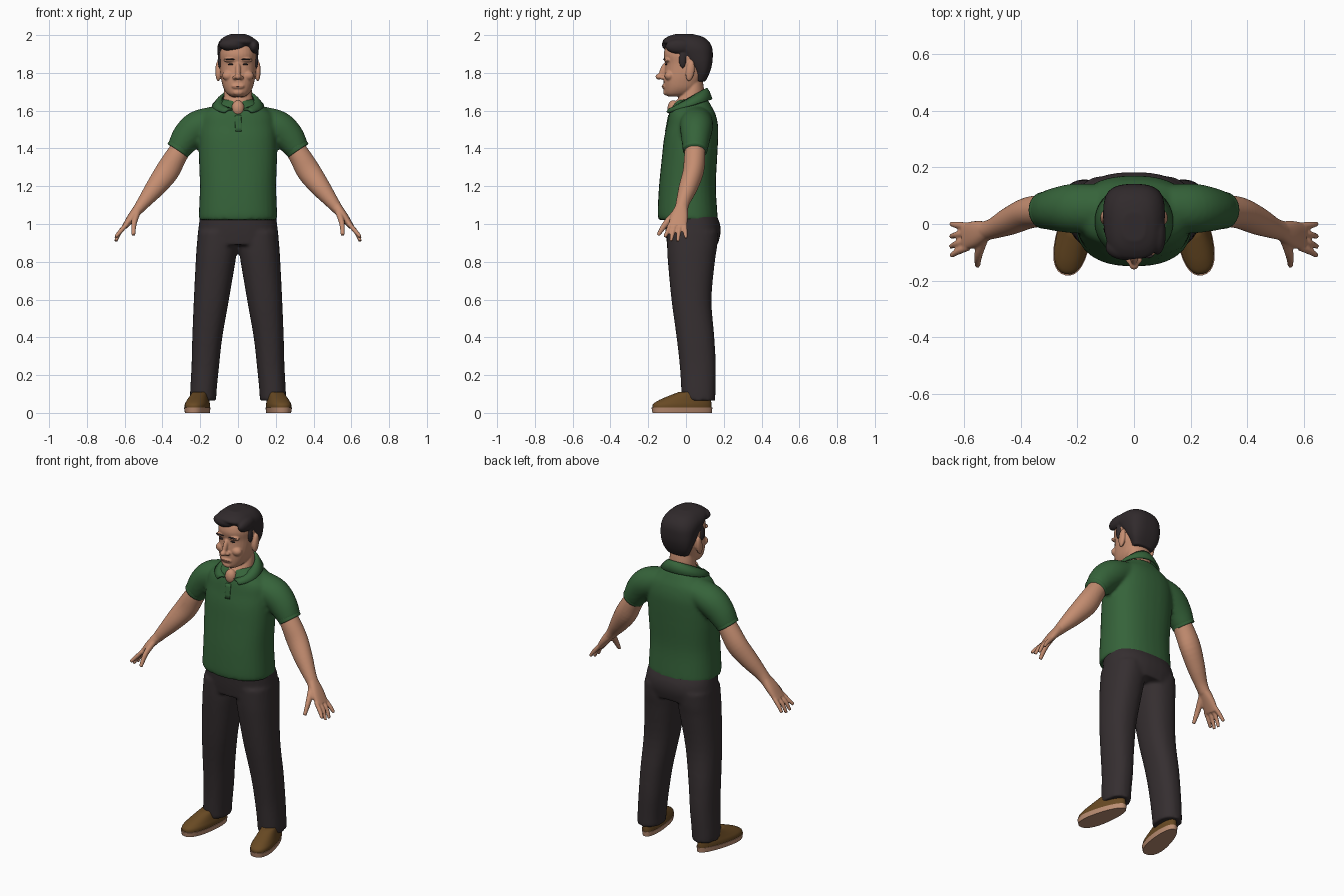
import bpy, bmesh, math
from mathutils import Vector, Matrix

if "Cube" in bpy.data.objects:
    bpy.data.objects.remove(bpy.data.objects["Cube"])


def material(name, *rgb):
    mat = bpy.data.materials.new(name)
    mat.use_nodes = True
    mat.diffuse_color = (*rgb, 1)
    mat.node_tree.nodes["Principled BSDF"].inputs["Base Color"].default_value = (*rgb, 1)
    return mat


SKIN = material("skin", .56, .27, .165)
GREEN = material("shirt green", .036, .125, .042)
CHARCOAL = material("trouser charcoal", .036, .028, .03)
HAIR = material("dark hair", .03, .023, .025)
BROWN = material("shoe brown", .14, .068, .017)
TAN = material("sole tan", .5, .27, .17)
LIP = material("lip", .33, .13, .085)


def spline(rings, steps=4):
    """Catmull-Rom interpolation of ring tuples."""
    vecs = [Vector(r) for r in rings]
    out = []
    for i in range(len(vecs) - 1):
        p1, p2 = vecs[i], vecs[i + 1]
        m1 = (p2 - vecs[i - 1]) / 2 if i else p2 - p1
        m2 = (vecs[i + 2] - p1) / 2 if i + 2 < len(vecs) else p2 - p1
        for s in range(steps):
            t = s / steps
            c = p2 - p1
            out.append(p1 + m1 * t + (3 * c - 2 * m1 - m2) * t**2 + (m1 + m2 - 2 * c) * t**3)
    return out + [vecs[-1]]


def loft(bm, rings, power=2, upright=False, count=32):
    """Skin closed rings (x, y, z, radius across, radius along y)."""
    dense = spline(rings)
    loops = []
    for i, ring in enumerate(dense):
        here = Vector(ring[:3])
        ahead = Vector(dense[min(i + 1, len(dense) - 1)][:3])
        behind = Vector(dense[max(i - 1, 0)][:3])
        axis = Vector((0, 0, 1)) if upright else (ahead - behind).normalized()
        across = Vector((0, 1, 0)).cross(axis).normalized()
        along = axis.cross(across)
        loop = []
        for k in range(count):
            angle = math.tau * k / count
            c, s = (math.copysign(abs(f) ** (2 / power), f) for f in (math.cos(angle), math.sin(angle)))
            loop.append(bm.verts.new(here + across * ring[3] * c + along * ring[4] * s))
        loops.append(loop)
    for a, b in zip(loops, loops[1:]):
        for k in range(count):
            n = (k + 1) % count
            bm.faces.new((a[k], a[n], b[n], b[k]))
    bm.faces.new(loops[0][::-1])
    bm.faces.new(loops[-1])


def bands(bm, rows, power=2):
    """Horizontal rings given as (height, front y, back y, half width, centre x)."""
    loft(bm, [(x, (f + b) / 2, z, w, (b - f) / 2) for z, f, b, w, x in rows], power, True)


def body(bm, rows, power=2):
    bands(bm, [(*row, 0) for row in rows], power)


def ball(bm, centre, radii, tilt=0, both=False):
    x, y, z = centre
    for side in ((1, -1) if both else (1,)):
        matrix = (Matrix.Translation((x * side, y, z)) @ Matrix.Rotation(tilt, 4, "X")
                  @ Matrix.Diagonal((*radii, 1)))
        bmesh.ops.create_icosphere(bm, subdivisions=3, radius=1, matrix=matrix)


def finish(name, bm, mat, mirror=False, voxel=0, relax=4, thick=0):
    bmesh.ops.recalc_face_normals(bm, faces=bm.faces)
    for face in bm.faces:
        face.smooth = True
    mesh = bpy.data.meshes.new(name)
    bm.to_mesh(mesh)
    bm.free()
    mesh.materials.append(mat)
    obj = bpy.data.objects.new(name, mesh)
    bpy.context.collection.objects.link(obj)
    if mirror:
        obj.modifiers.new("Mirror", "MIRROR").use_mirror_merge = False
    if thick:
        solid = obj.modifiers.new("Thickness", "SOLIDIFY")
        solid.thickness, solid.offset = thick, 0
    if voxel:
        remesh = obj.modifiers.new("Blend", "REMESH")
        remesh.mode, remesh.voxel_size, remesh.use_smooth_shade = "VOXEL", voxel, True
        soft = obj.modifiers.new("Relax", "SMOOTH")
        soft.factor, soft.iterations = .5, relax
    return obj


# Shirt: torso with both sleeves blended in
bm = bmesh.new()
body(bm, [(1.022, -.145, .168, .208), (1.06, -.15, .166, .207), (1.2, -.143, .158, .202),
          (1.35, -.128, .165, .207), (1.45, -.117, .17, .207), (1.52, -.102, .17, .202),
          (1.58, -.09, .157, .187), (1.62, -.075, .137, .137), (1.66, -.04, .115, .085)], 2.4)
sleeve = [(.12, .055, 1.55, .075, .085), (.21, .055, 1.515, .086, .088),
          (.27, .052, 1.46, .081, .078), (.318, .048, 1.39, .063, .065)]
loft(bm, sleeve)
loft(bm, [(-x, y, z, a, b) for x, y, z, a, b in sleeve])
finish("polo_shirt", bm, GREEN, voxel=.011)

# Sleeve hem bands
bm = bmesh.new()
loft(bm, [(.305, .049, 1.41, .066, .067), (.32, .048, 1.388, .064, .065)])
finish("sleeve_hems", bm, GREEN, mirror=True)

# Collar: a strip folded around the neck, open at the front
bm = bmesh.new()
rows = []
for i in range(33):
    t = i / 16 - 1
    top, low = t * 2.8, t * 2.58
    inner = Vector((.085 * math.sin(top), .01 + .097 * math.cos(top), 1.66 + .058 * math.cos(top)))
    outer = Vector((.135 * math.sin(low), .008 + .127 * math.cos(low), 1.622 + .037 * math.cos(low)))
    middle = (inner + outer) / 2 + Vector((0, 0, .008))
    rows.append([bm.verts.new(p) for p in (inner, middle, outer)])
for a, b in zip(rows, rows[1:]):
    for k in range(2):
        bm.faces.new((a[k], a[k + 1], b[k + 1], b[k]))
finish("collar", bm, GREEN, thick=.012)

# Button placket
bm = bmesh.new()
loft(bm, [(.003, -.106, 1.49, .017, .005), (0, -.089, 1.575, .017, .006)], 4)
finish("placket", bm, GREEN)

# Trousers: hips and two legs
bm = bmesh.new()
body(bm, [(1.05, -.115, .16, .2), (1, -.112, .18, .207), (.95, -.108, .183, .212),
          (.89, -.1, .168, .215)], 2.4)
for side in (1, -1):
    leg = [(.96, -.1, .17, 0, .212), (.88, -.1, .165, .003, .219), (.8, -.096, .153, .014, .224),
           (.6, -.077, .135, .048, .234), (.4, -.05, .15, .083, .242), (.25, -.033, .158, .1, .246),
           (.12, -.025, .156, .113, .253), (.065, -.022, .155, .115, .254)]
    bands(bm, [(z, f, b, (o - i) / 2, side * (i + o) / 2) for z, f, b, i, o in leg], 2.3)
finish("trousers", bm, CHARCOAL, voxel=.011)


# Shoes: tapered toward the heel, toes turned out
def place_shoe(name, rows, mat):
    bm = bmesh.new()
    body(bm, rows, 2.3)
    for v in bm.verts:
        v.co.x *= 1 - 1.2 * v.co.y
    bm.transform(Matrix.Translation((.21, -.02, 0)) @ Matrix.Rotation(.2, 4, "Z"))
    obj = finish(name, bm, mat, mirror=True)
    bpy.context.view_layer.objects.active = obj
    bpy.ops.object.select_all(action="DESELECT")
    obj.select_set(True)
    bpy.ops.object.shade_smooth_by_angle(angle=math.radians(50))


place_shoe("shoe_soles", [(0, -.16, .16, .056), (.028, -.165, .163, .06)], TAN)
place_shoe("shoe_uppers", [(.02, -.16, .158, .057), (.045, -.158, .158, .057), (.065, -.13, .156, .052),
                           (.085, -.085, .154, .047), (.11, -.02, .15, .042)], BROWN)

# Arms with hands
bm = bmesh.new()
loft(bm, [(.27, .05, 1.45, .05, .05), (.33, .046, 1.355, .058, .056), (.377, .038, 1.275, .063, .055),
          (.44, .01, 1.19, .052, .049), (.495, -.015, 1.12, .037, .037), (.53, -.025, 1.075, .028, .034)])
loft(bm, [(.515, -.022, 1.095, .029, .032), (.56, -.035, 1.04, .023, .046),
          (.6, -.045, .985, .015, .048)], 2.4)
for base, tip, drop in ((-.083, -.113, .932), (-.058, -.08, .91), (-.031, -.044, .907), (-.007, 0, .925)):
    loft(bm, [(.588, base, 1, .012, .013), (.625, (base + tip) / 2, .958, .012, .012),
              (.648, tip, drop, .009, .009)], count=16)
loft(bm, [(.53, -.045, 1.07, .018, .018), (.55, -.105, 1.005, .015, .017),
          (.554, -.148, .94, .01, .01)], count=16)
finish("arms_and_hands", bm, SKIN, mirror=True, voxel=.0055, relax=3)

# Head, neck, ears and facial forms
bm = bmesh.new()
body(bm, [(1.675, -.095, -.02, .035), (1.69, -.112, .03, .058), (1.72, -.117, .07, .077),
          (1.76, -.118, .09, .088), (1.8, -.114, .11, .094), (1.85, -.11, .122, .097),
          (1.9, -.118, .125, .098), (1.95, -.1, .11, .085), (1.98, -.06, .07, .05)], 2.3)
body(bm, [(1.55, -.07, .1, .08), (1.62, -.067, .1, .079), (1.7, -.022, .097, .074),
          (1.75, -.01, .09, .07)])
ball(bm, (0, -.068, 1.612), (.034, .03, .044))
ball(bm, (0, -.122, 1.812), (.014, .017, .046), -.35)
ball(bm, (0, -.142, 1.78), (.018, .02, .016))
ball(bm, (.018, -.125, 1.775), (.012, .015, .011), both=True)
ball(bm, (.042, -.1, 1.868), (.036, .018, .012), both=True)
ball(bm, (.052, -.088, 1.785), (.032, .026, .026), both=True)
ball(bm, (0, -.116, 1.728), (.034, .012, .013))
ball(bm, (0, -.105, 1.697), (.028, .016, .017))
ball(bm, (.105, .022, 1.81), (.015, .023, .056), -.15, both=True)
finish("head", bm, SKIN, voxel=.0048, relax=3)

# Face details
bm = bmesh.new()
ball(bm, (.039, -.105, 1.845), (.015, .006, .0045), both=True)
ball(bm, (.042, -.112, 1.872), (.027, .009, .004), both=True)
finish("eyes_and_brows", bm, HAIR)
bm = bmesh.new()
ball(bm, (0, -.122, 1.729), (.03, .009, .003))
finish("mouth", bm, LIP)

# Hair: swept cap with sideburns and a side parting
bm = bmesh.new()
body(bm, [(1.755, .045, .103, .065), (1.8, .04, .125, .088), (1.85, .005, .139, .102),
          (1.9, -.04, .142, .108), (1.935, -.088, .138, .109), (1.965, -.125, .122, .1),
          (1.99, -.1, .09, .075), (2.005, -.06, .04, .04)], 2.7)
ball(bm, (.096, -.018, 1.868), (.012, .02, .045), both=True)
ball(bm, (-.03, -.082, 1.95), (.072, .046, .036))
ball(bm, (.083, -.035, 1.94), (.03, .075, .04))
finish("hair", bm, HAIR, voxel=.006, relax=3)
